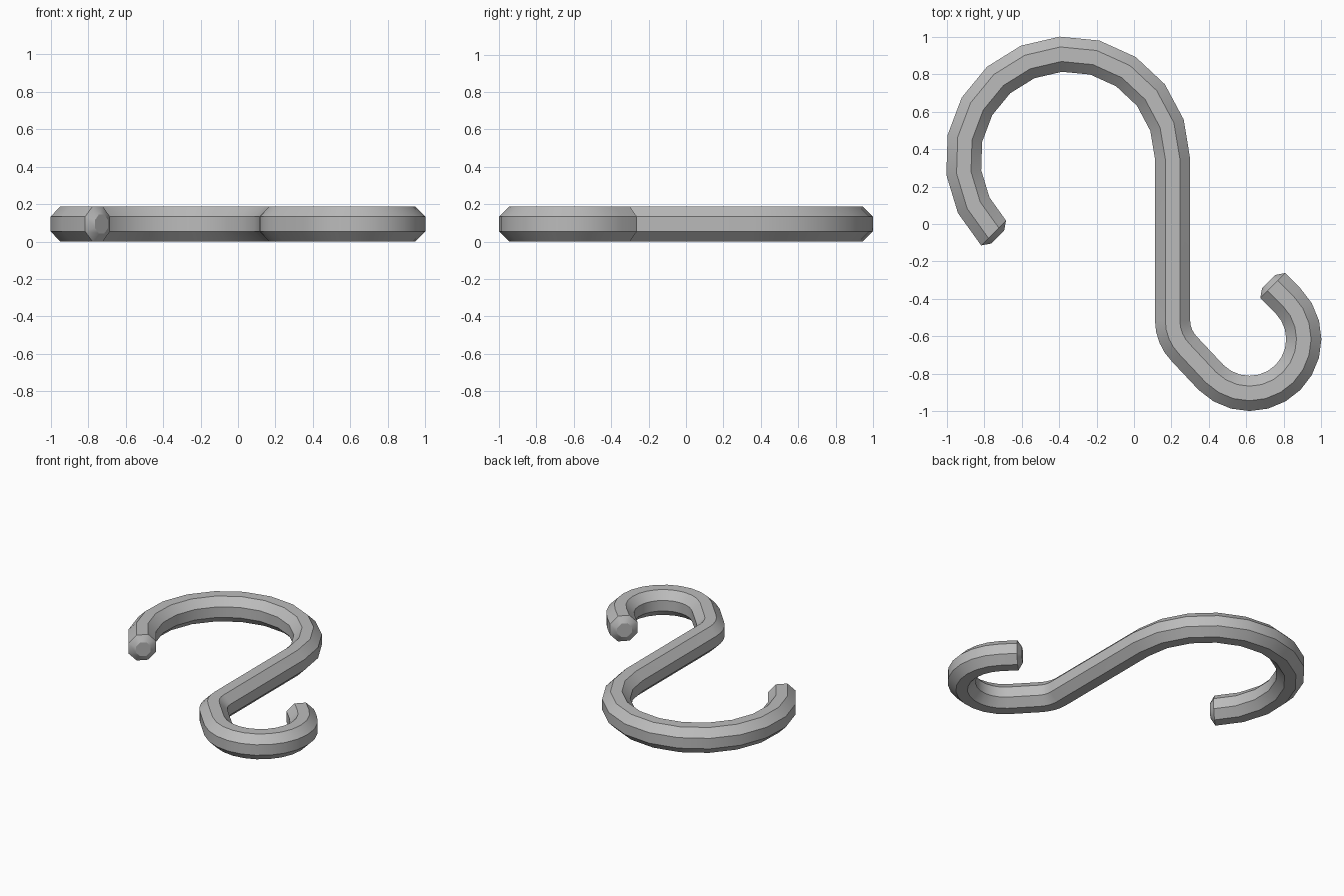
import bpy
import bmesh
from math import cos, sin, pi, radians
from mathutils import Vector

if "Cube" in bpy.data.objects:
    bpy.data.objects.remove(bpy.data.objects["Cube"], do_unlink=True)

HALF = 0.094    # half the bar thickness, flat to flat
SIDES = 8


def arc(cx, cy, r, start, end, steps):
    """Stations along an arc: point and outward sideways direction."""
    out = []
    for i in range(steps + 1):
        a = radians(start + (end - start) * i / steps)
        side = Vector((cos(a), sin(a), 0))
        out.append((Vector((cx, cy, HALF)) + side * r, side))
    return out


def flip(stations):
    return [(p, -s) for p, s in stations]


# Centre line: large hook, straight shank, small bend, small hook
path = arc(-0.354, 0.348, 0.56, 225, 0, 12)
path += flip(arc(0.423, -0.515, 0.217, 180, 225, 4))
path += flip(arc(0.617, -0.615, 0.29, 225, 405, 12))
last, side = path[-1]
path.append((last + Vector((-1, 1, 0)).normalized() * 0.115, side))

# Each ring is (centre, sideways direction, half thickness); tapered end caps
rings = [(p, s, HALF) for p, s in path]
taper, cap_half = 0.03, 0.05
first, first_side = path[0]
rings.insert(0, (first + Vector((1, -1, 0)).normalized() * taper, first_side, cap_half))
tip, tip_side = path[-1]
rings.append((tip + Vector((-1, 1, 0)).normalized() * taper, tip_side, cap_half))

# Sweep the octagonal section along the centre line
bm = bmesh.new()
up = Vector((0, 0, 1))
loops = []
for centre, s, half in rings:
    r = half / cos(pi / SIDES)
    angles = [(k + 0.5) * 2 * pi / SIDES for k in range(SIDES)]
    loops.append([bm.verts.new(centre + s * r * cos(a) + up * r * sin(a)) for a in angles])
for a, b in zip(loops, loops[1:]):
    for k in range(SIDES):
        n = (k + 1) % SIDES
        bm.faces.new((a[k], a[n], b[n], b[k]))
bm.faces.new(loops[0])
bm.faces.new(loops[-1])
bmesh.ops.recalc_face_normals(bm, faces=bm.faces)
mesh = bpy.data.meshes.new("s_hook")
bm.to_mesh(mesh)
bm.free()

hook = bpy.data.objects.new("s_hook", mesh)
bpy.context.collection.objects.link(hook)

# Grey metal
steel = bpy.data.materials.new("grey_steel")
steel.use_nodes = True
colour = (0.5, 0.5, 0.5, 1)
steel.diffuse_color = colour
steel.node_tree.nodes["Principled BSDF"].inputs["Base Color"].default_value = colour
mesh.materials.append(steel)

# Smooth along the bar, sharp along its corners
bpy.ops.object.select_all(action="DESELECT")
hook.select_set(True)
bpy.context.view_layer.objects.active = hook
bpy.ops.object.shade_smooth_by_angle(angle=radians(30))
